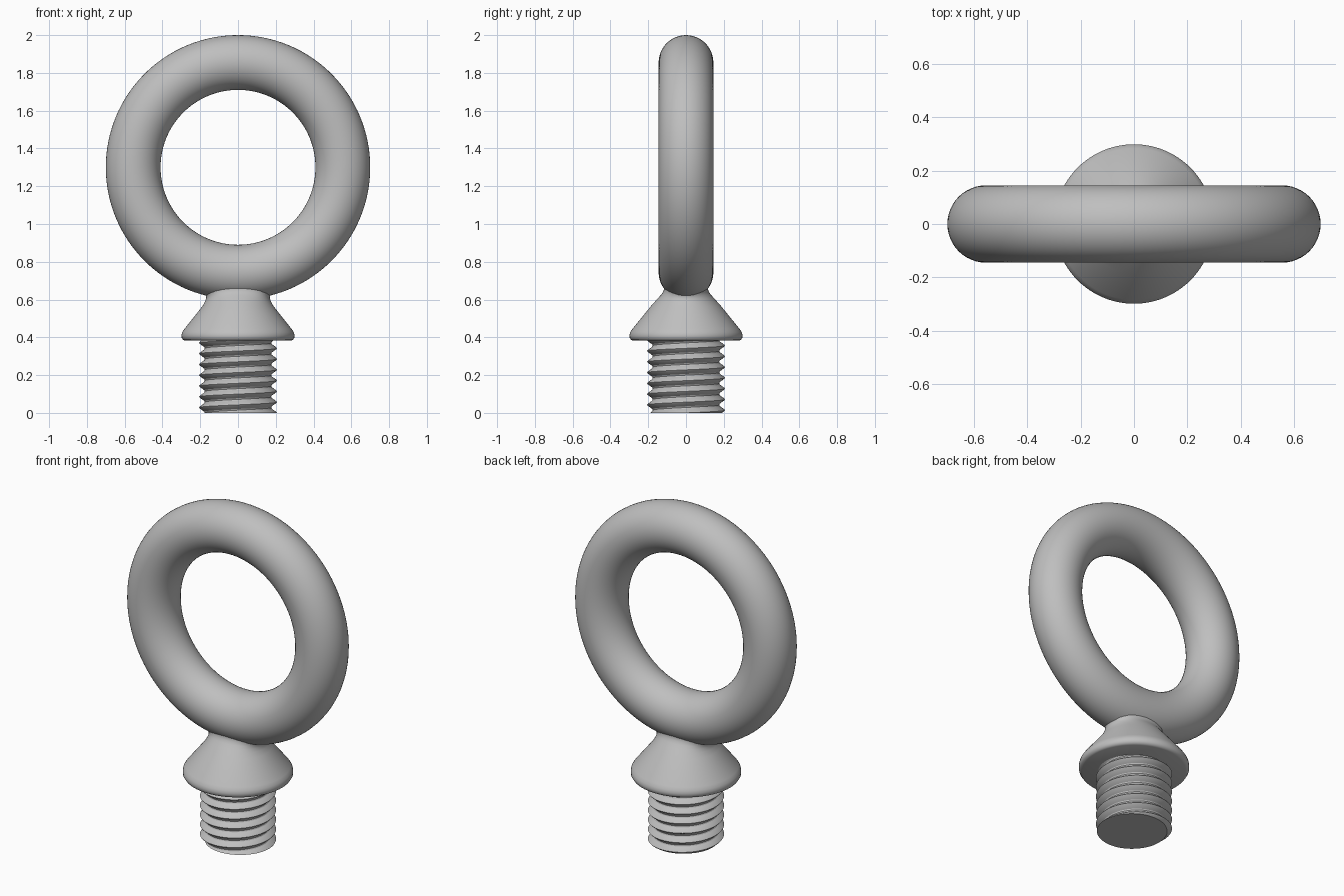
import bpy, bmesh, math

if "Cube" in bpy.data.objects:
    bpy.data.objects.remove(bpy.data.objects["Cube"])

steel = bpy.data.materials.new("grey_steel")
steel.diffuse_color = (0.52, 0.52, 0.52, 1)
steel.use_nodes = True
steel.node_tree.nodes["Principled BSDF"].inputs["Base Color"].default_value = steel.diffuse_color


def finish(ob, angle=40):
    ob.data.materials.append(steel)
    bpy.ops.object.select_all(action='DESELECT')
    ob.select_set(True)
    bpy.context.view_layer.objects.active = ob
    bpy.ops.object.shade_smooth_by_angle(angle=math.radians(angle))


def make_object(name, bm):
    bmesh.ops.recalc_face_normals(bm, faces=bm.faces)
    me = bpy.data.meshes.new(name)
    bm.to_mesh(me)
    bm.free()
    ob = bpy.data.objects.new(name, me)
    bpy.context.collection.objects.link(ob)
    return ob


# Lifting ring
bpy.ops.mesh.primitive_torus_add(major_radius=0.555, minor_radius=0.145,
                                 major_segments=128, minor_segments=48,
                                 location=(0, 0, 1.3), rotation=(math.pi / 2, 0, 0))
ring = bpy.context.object
ring.name = "lifting_ring"
finish(ring)

# Conical collar, flaring along x where it blends into the ring (rx, ry, z)
SEG = 96
sections = [(0.280, 0.280, 0.382), (0.291, 0.291, 0.387), (0.298, 0.298, 0.398),
            (0.299, 0.299, 0.412), (0.295, 0.295, 0.427), (0.284, 0.284, 0.444),
            (0.188, 0.186, 0.565), (0.174, 0.164, 0.590), (0.168, 0.148, 0.608),
            (0.170, 0.132, 0.625), (0.182, 0.121, 0.640), (0.200, 0.117, 0.653),
            (0.200, 0.117, 0.690)]
bm = bmesh.new()
loops = []
for rx, ry, z in sections:
    loops.append([bm.verts.new((rx * math.cos(2 * math.pi * i / SEG),
                                ry * math.sin(2 * math.pi * i / SEG), z)) for i in range(SEG)])
for a, b in zip(loops, loops[1:]):
    for i in range(SEG):
        j = (i + 1) % SEG
        bm.faces.new((a[i], a[j], b[j], b[i]))
bm.faces.new(loops[0])
bm.faces.new(loops[-1])
finish(make_object("collar", bm))

# Right-hand threaded shank: helical rows trimmed flat at both ends
PITCH, TURNS = 0.057, 8
profile = [(0.0, 0.206), (0.08, 0.203), (0.38, 0.179), (0.5, 0.176),
           (0.62, 0.179), (0.92, 0.203)]  # (fraction of pitch, radius)
rows = [(t + f, r) for t in range(-2, TURNS) for f, r in profile]
bm = bmesh.new()
grid = []
for t, r in rows:
    row = []
    for i in range(SEG + 1):
        a = 2 * math.pi * i / SEG
        row.append(bm.verts.new((r * math.cos(a), r * math.sin(a), (t + i / SEG) * PITCH)))
    grid.append(row)
for a, b in zip(grid, grid[1:]):
    for i in range(SEG):
        bm.faces.new((a[i], a[i + 1], b[i + 1], b[i]))
bmesh.ops.remove_doubles(bm, verts=bm.verts, dist=1e-5)
for z, n in ((0, 1), (0.39, -1)):
    geom = bm.verts[:] + bm.edges[:] + bm.faces[:]
    bmesh.ops.bisect_plane(bm, geom=geom, dist=1e-6, plane_co=(0, 0, z),
                           plane_no=(0, 0, n), clear_inner=True)
bmesh.ops.holes_fill(bm, edges=[e for e in bm.edges if e.is_boundary], sides=0)
finish(make_object("threaded_shank", bm), 30)
